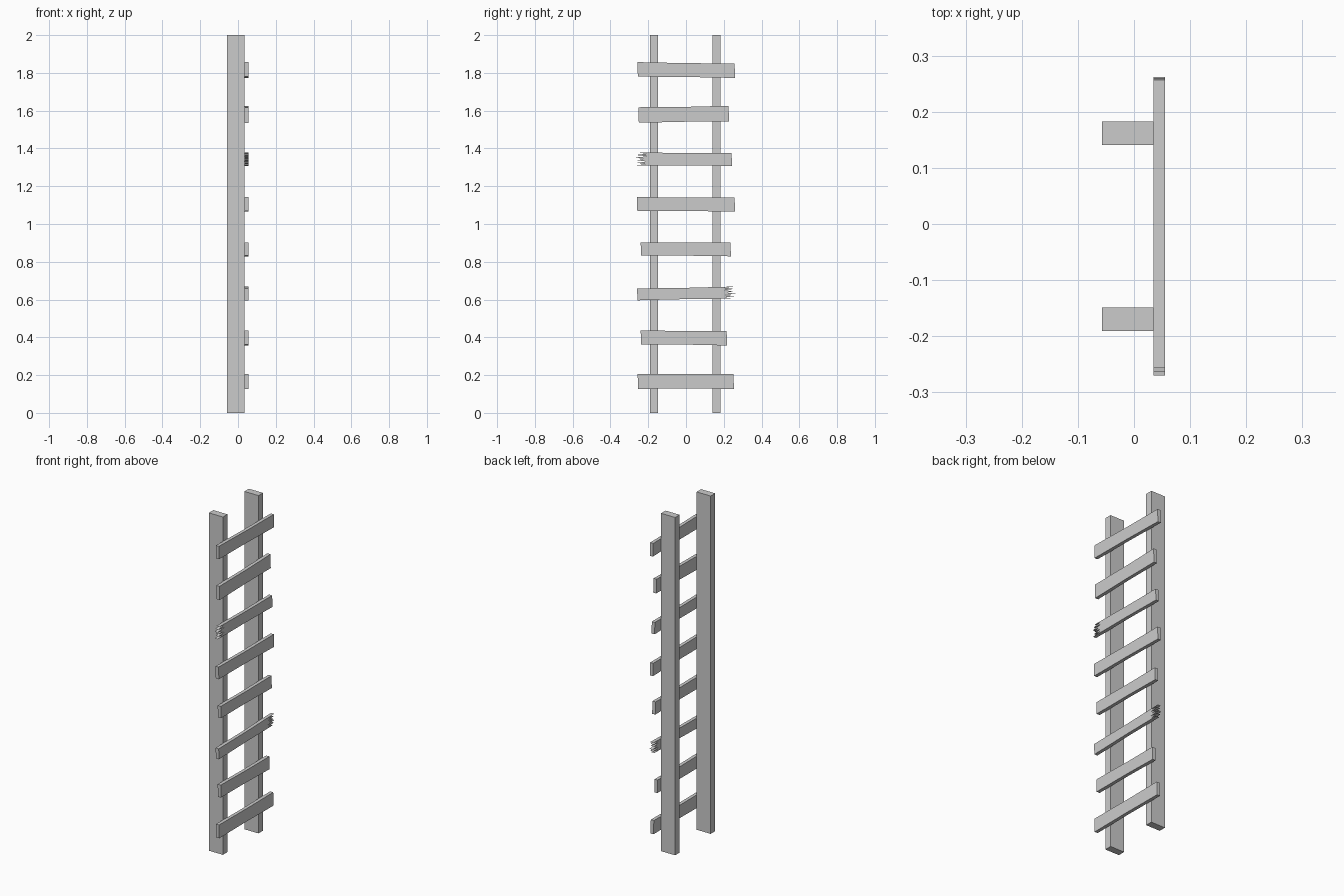
import bpy, bmesh

if "Cube" in bpy.data.objects:
    bpy.data.objects.remove(bpy.data.objects["Cube"])

def extruded(name, profile, x0, x1):
    """Extrude a (y, z) outline from x0 to x1."""
    bm = bmesh.new()
    face = bm.faces.new([bm.verts.new((x0, y, z)) for y, z in profile])
    res = bmesh.ops.extrude_face_region(bm, geom=[face])
    verts = [g for g in res["geom"] if isinstance(g, bmesh.types.BMVert)]
    bmesh.ops.translate(bm, verts=verts, vec=(x1 - x0, 0, 0))
    bmesh.ops.recalc_face_normals(bm, faces=bm.faces)
    mesh = bpy.data.meshes.new(name)
    bm.to_mesh(mesh)
    bm.free()
    obj = bpy.data.objects.new(name, mesh)
    bpy.context.collection.objects.link(obj)
    return obj

def ragged(root, tip, z0, z1):
    """Splintered end running from z0 to z1 with uneven teeth."""
    depths = [0.75, 0.1, 0.9, 0.0, 1.0, 0.25, 0.8, 0.05, 0.85, 0.1, 0.95]
    n = len(depths) - 1
    return [(root + (tip - root) * d, z0 + (z1 - z0) * i / n)
            for i, d in enumerate(depths)]

# Upright rails
for name, y0, y1 in (("left_rail", -0.191, -0.149), ("right_rail", 0.141, 0.183)):
    extruded(name, [(y0, 0), (y1, 0), (y1, 1.0), (y1, 2), (y0, 2), (y0, 1.0)],
             -0.057, 0.035)

# Rungs: left y, left bottom/top z, right y, right bottom/top z, splintered side
rungs = [
    (-0.254, 0.127, 0.207, 0.254, 0.127, 0.207, ""),
    (-0.238, 0.362, 0.437, 0.218, 0.357, 0.433, ""),
    (-0.257, 0.596, 0.659, 0.262, 0.605, 0.669, "R"),
    (-0.238, 0.832, 0.903, 0.238, 0.829, 0.903, ""),
    (-0.258, 1.070, 1.143, 0.260, 1.065, 1.140, ""),
    (-0.270, 1.310, 1.379, 0.244, 1.307, 1.376, "L"),
    (-0.250, 1.536, 1.618, 0.228, 1.543, 1.626, ""),
    (-0.255, 1.780, 1.857, 0.260, 1.773, 1.850, ""),
]
for i, (yl, lb, lt, yr, rb, rt, broken) in enumerate(rungs, 1):
    right = ragged(0.2, yr, rb, rt) if broken == "R" else [(yr, rb), (yr - 0.003, rt)]
    left = ragged(-0.205, yl, lt, lb) if broken == "L" else [(yl - 0.002, lt), (yl, lb)]
    # slightly uneven sawn edges through the middle
    under = [(0.0, (lb + rb) / 2 + 0.002)]
    over = [(0.0, (lt + rt) / 2 - 0.002)]
    extruded(f"rung_{i}", under + right + over + left, 0.035, 0.055)
